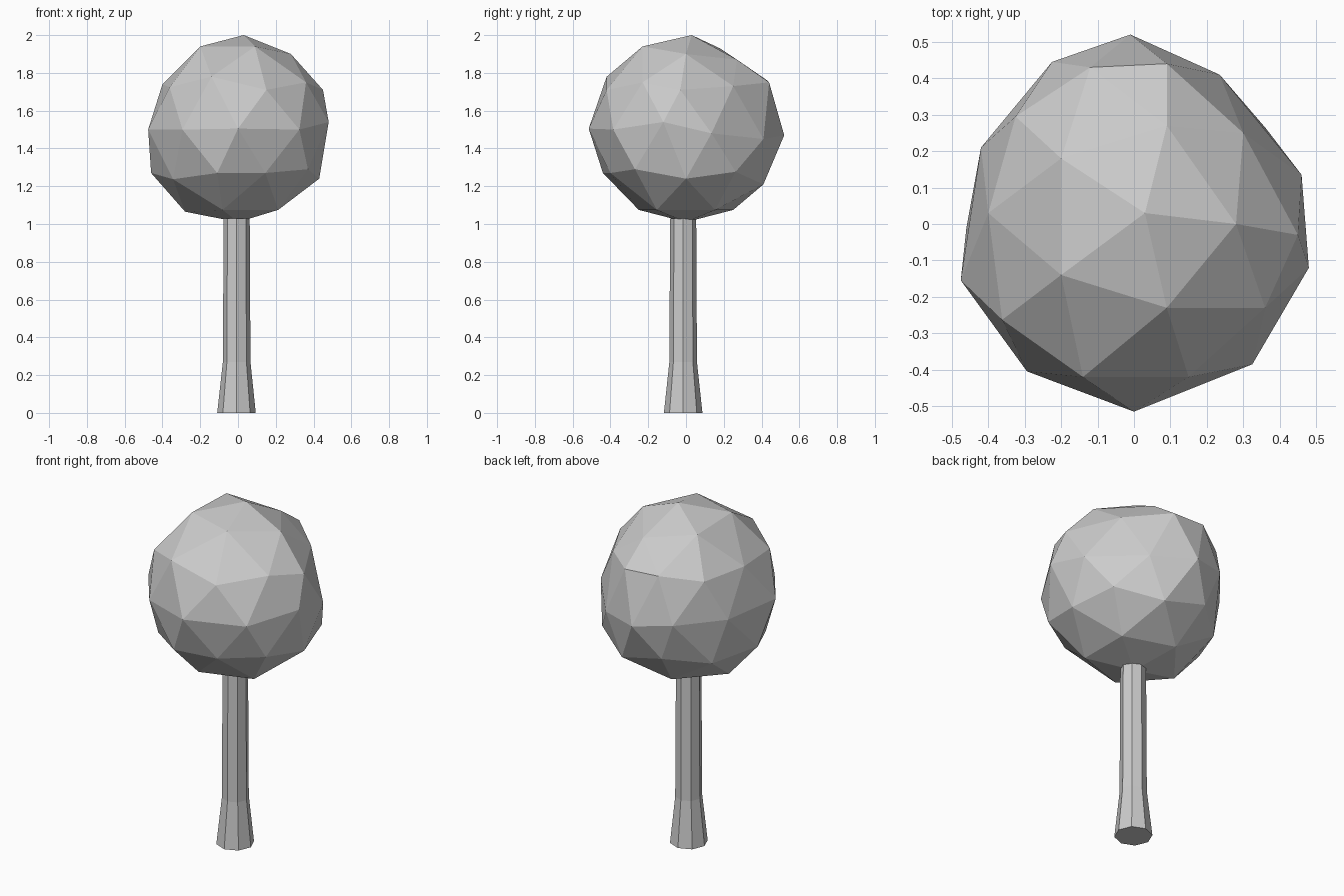
import bpy
import bmesh
from math import cos, sin, pi
from mathutils import Vector

if "Cube" in bpy.data.objects:
    bpy.data.objects.remove(bpy.data.objects["Cube"])


def make_object(name, bm):
    bmesh.ops.recalc_face_normals(bm, faces=bm.faces)
    mesh = bpy.data.meshes.new(name)
    bm.to_mesh(mesh)
    bm.free()
    obj = bpy.data.objects.new(name, mesh)
    bpy.context.collection.objects.link(obj)
    return obj


# Trunk: eight-sided profile, flared towards the ground
SIDES = 8
bm = bmesh.new()
rings = []
for radius, x, y, z in [(0.102, -0.008, -0.015, 0), (0.073, -0.007, -0.015, 0.27),
                        (0.069, -0.007, -0.015, 1.03)]:
    rings.append([bm.verts.new((x + radius * cos(2 * pi * i / SIDES),
                                y + radius * sin(2 * pi * i / SIDES), z))
                  for i in range(SIDES)])
for low, high in zip(rings, rings[1:]):
    for i in range(SIDES):
        j = (i + 1) % SIDES
        bm.faces.new((low[i], low[j], high[j], high[i]))
bm.faces.new(rings[0][::-1])
bm.faces.new(rings[-1])
make_object("trunk", bm)

# Foliage: low-poly ball whose nearest corners are pulled to irregular spots
CENTRE = Vector((0, 0, 1.5))
PULLS = [
    # crown
    (0.03, 0.03, 2.0), (-0.20, 0.18, 1.93), (0.09, 0.27, 1.87),
    (0.28, 0.0, 1.90), (0.09, -0.23, 1.94), (-0.20, -0.14, 1.94),
    # shoulder
    (0.30, 0.25, 1.73), (0.09, 0.44, 1.75), (-0.12, 0.43, 1.76),
    (-0.325, 0.295, 1.73), (-0.40, 0.03, 1.74), (-0.14, -0.42, 1.78),
    (0.15, -0.42, 1.71), (0.36, -0.23, 1.75), (0.45, -0.03, 1.71),
    # waist
    (0.46, 0.135, 1.48), (0.235, 0.41, 1.45), (-0.01, 0.52, 1.47),
    (-0.225, 0.445, 1.5), (-0.42, 0.21, 1.5), (0.0, -0.515, 1.505),
    (0.325, -0.385, 1.5), (0.48, -0.12, 1.54),
    # underside
    (-0.46, -0.01, 1.27), (-0.11, -0.44, 1.27), (0.145, -0.40, 1.27),
    (0.37, -0.27, 1.29), (0.43, 0.0, 1.24), (0.13, 0.41, 1.21),
    (-0.28, 0.0, 1.065), (0.0, 0.0, 1.01),
]
bm = bmesh.new()
bmesh.ops.create_icosphere(bm, subdivisions=2, radius=0.5)
bmesh.ops.translate(bm, verts=bm.verts, vec=CENTRE)
rest = [(v, v.co.copy()) for v in bm.verts]
for pull in map(Vector, PULLS):
    vert, _ = min(rest, key=lambda item: (item[1] - pull).length)
    vert.co = pull
make_object("foliage", bm)
